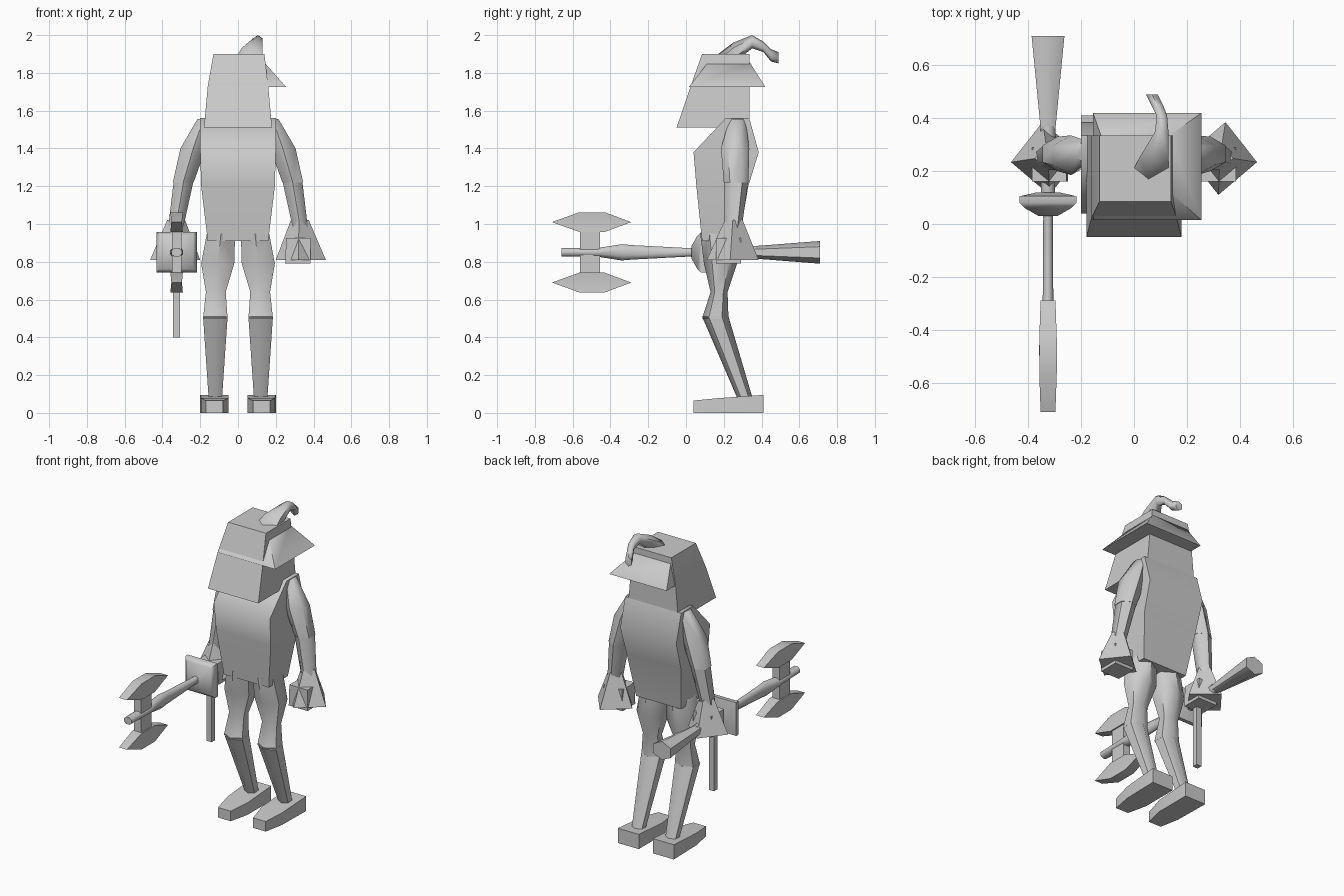
import bpy, bmesh, math

cube = bpy.data.objects.get("Cube")
if cube:
    bpy.data.objects.remove(cube, do_unlink=True)

grey = bpy.data.materials.new("plain_grey")
grey.use_nodes = True
grey.diffuse_color = (0.6, 0.6, 0.6, 1)
grey.node_tree.nodes["Principled BSDF"].inputs["Base Color"].default_value = (0.6, 0.6, 0.6, 1)


def loft(name, sections, sides=4, axis="z", phase=None, mirror=False, angle=60):
    """Skin cross-sections (position, a_min, a_max, b_min, b_max) along an axis."""
    phase = math.pi / sides if phase is None else phase
    ring = [(math.cos(phase + math.tau * i / sides), math.sin(phase + math.tau * i / sides))
            for i in range(sides)]
    ma, mb = max(abs(c) for c, _ in ring), max(abs(s) for _, s in ring)
    bm = bmesh.new()
    loops = []
    for p, a0, a1, b0, b1 in sections:
        loop = []
        for c, s in ring:
            a = (a0 + a1) / 2 + (a1 - a0) / 2 * c / ma
            b = (b0 + b1) / 2 + (b1 - b0) / 2 * s / mb
            co = (a, b, p) if axis == "z" else (a, p, b)
            loop.append(bm.verts.new((-co[0], co[1], co[2]) if mirror else co))
        loops.append(loop)
    for lo, hi in zip(loops, loops[1:]):
        for i in range(sides):
            j = (i + 1) % sides
            bm.faces.new((lo[i], lo[j], hi[j], hi[i]))
    bm.faces.new(loops[0][::-1])
    bm.faces.new(loops[-1])
    bmesh.ops.recalc_face_normals(bm, faces=bm.faces)
    mesh = bpy.data.meshes.new(name)
    bm.to_mesh(mesh)
    bm.free()
    mesh.materials.append(grey)
    obj = bpy.data.objects.new(name, mesh)
    bpy.context.collection.objects.link(obj)
    bpy.ops.object.select_all(action="DESELECT")
    obj.select_set(True)
    bpy.context.view_layer.objects.active = obj
    bpy.ops.object.shade_smooth_by_angle(angle=math.radians(angle))
    return obj


# Torso and head
loft("torso", [(0.91, -.16, .16, .085, .28), (1.2, -.195, .195, .055, .33),
               (1.38, -.2, .2, .04, .385), (1.56, -.2, .2, .21, .335)])
loft("head", [(1.51, -.18, .18, -.05, .335), (1.73, -.16, .16, .025, .335),
              (1.9, -.13, .14, .085, .335)])

# Lopsided hat brim and curled hat tail
loft("hat_brim", [(1.725, -.155, .255, .015, .42), (1.86, -.125, .135, .12, .335)])
loft("hat_tail", [(.17, -.02, .13, 1.75, 1.9), (.25, .02, .13, 1.85, 1.96),
                  (.35, .08, .13, 1.93, 2.0), (.41, .085, .125, 1.91, 1.965),
                  (.45, .065, .11, 1.86, 1.925), (.49, .045, .09, 1.85, 1.91)],
     sides=6, axis="y")

for side, flip in (("left", False), ("right", True)):
    # Legs
    loft(side + "_thigh", [(.5, .055, .185, .085, .225), (.64, .065, .17, .13, .22),
                           (.79, .02, .195, .095, .27), (.95, .015, .165, .075, .275)],
         sides=6, mirror=flip)
    loft(side + "_shin", [(.07, .085, .155, .275, .355), (.51, .055, .185, .085, .225)],
         sides=6, mirror=flip)
    # Foot, from toe to heel
    loft(side + "_foot", [(.04, .08, .17, 0, .065), (.17, .05, .195, 0, .078),
                          (.41, .05, .2, 0, .095)], axis="y", mirror=flip)
    # Arm
    loft(side + "_upper_arm", [(1.22, .235, .345, .2, .33), (1.4, .17, .305, .185, .335),
                               (1.555, .15, .215, .23, .315)], sides=6, mirror=flip)
    loft(side + "_forearm", [(.98, .29, .37, .205, .295), (1.23, .235, .34, .205, .33)],
         sides=6, mirror=flip)
    # Flared cuff set cornerwise over a square fist
    loft(side + "_cuff", [(.81, .2, .465, .11, .385), (1.02, .28, .375, .205, .3)],
         phase=-.1, mirror=flip)
    loft(side + "_fist", [(.79, .25, .385, .16, .29), (.925, .255, .385, .16, .29)],
         mirror=flip)

# Weapon held in the right hand
X = -.325


def rod(name, stations, sides=8, z=.85):
    """Lay a turned shape along y from (y, half_width, half_height) stations."""
    loft(name, [(y, X - w, X + w, z - h, z + h) for y, w, h in stations], sides, axis="y")


rod("weapon_shaft", [(-.66, .028, .023), (-.47, .034, .023), (-.34, .025, .043),
                     (-.28, .02, .038), (.02, .018, .022), (.06, .025, .03), (.37, .028, .033)])
rod("weapon_pommel", [(.36, .028, .033), (.71, .062, .06)], sides=6)
rod("weapon_guard", [(.03, .035, .035), (.06, .088, .088), (.08, .107, .107),
                     (.105, .107, .107), (.12, .04, .04)], sides=4)
loft("axe_neck", [(.72, X - .025, X + .025, -.56, -.455),
                  (.98, X - .025, X + .025, -.56, -.455)])
for name, z in (("upper_axe_blade", 1.01), ("lower_axe_blade", .69)):
    loft(name, [(z - .052, X - .033, X + .033, -.565, -.43), (z, X - .028, X + .028, -.71, -.29),
                (z + .052, X - .033, X + .033, -.565, -.43)])

# Thin stick hanging from the right hand
loft("hanging_stick", [(.4, X - .018, X + .018, .17, .205), (.85, X - .018, X + .018, .17, .205)])
